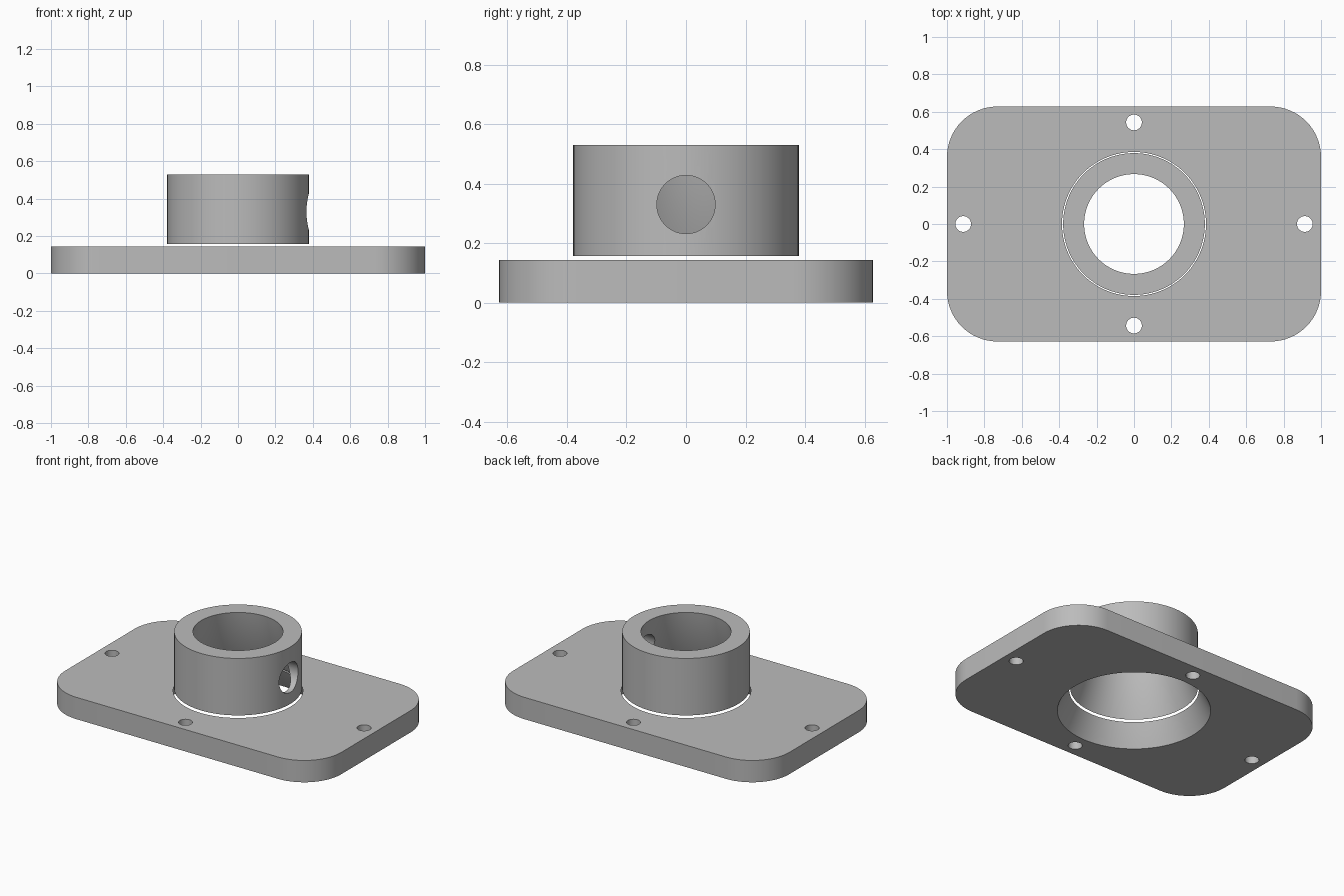
import bpy, bmesh
from math import sin, cos, pi, radians

cube = bpy.data.objects.get("Cube")
if cube:
    bpy.data.objects.remove(cube, do_unlink=True)

PLATE_TOP = 0.143
COLLAR_LOW, COLLAR_TOP, COLLAR_R = 0.157, 0.53, 0.379
SEGMENTS = 96

grey = bpy.data.materials.new("plain grey")
grey.use_nodes = True
grey.diffuse_color = (0.5, 0.5, 0.5, 1)
grey.node_tree.nodes["Principled BSDF"].inputs["Base Color"].default_value = (0.5, 0.5, 0.5, 1)


def bore(z):
    """Radius of the flared bore, wide at the base."""
    return 0.455 - 0.539 * z + 0.347 * z * z


def make_object(name, bm):
    bmesh.ops.recalc_face_normals(bm, faces=bm.faces)
    mesh = bpy.data.meshes.new(name)
    bm.to_mesh(mesh)
    bm.free()
    mesh.materials.append(grey)
    obj = bpy.data.objects.new(name, mesh)
    bpy.context.collection.objects.link(obj)
    return obj


def revolve(name, profile, closed):
    """Spin (radius, height) points about z; cap the ends if the profile is open."""
    bm = bmesh.new()
    rings = [[bm.verts.new((r * cos(2 * pi * i / SEGMENTS), r * sin(2 * pi * i / SEGMENTS), z))
              for i in range(SEGMENTS)] for r, z in profile]
    pairs = list(zip(rings, rings[1:]))
    if closed:
        pairs.append((rings[-1], rings[0]))
    else:
        bm.faces.new(rings[0])
        bm.faces.new(rings[-1])
    for a, b in pairs:
        for i in range(SEGMENTS):
            j = (i + 1) % SEGMENTS
            bm.faces.new((a[i], a[j], b[j], b[i]))
    return make_object(name, bm)


def cylinder(name, radius, depth, location, rotation=(0, 0, 0)):
    bpy.ops.mesh.primitive_cylinder_add(vertices=48, radius=radius, depth=depth,
                                        location=location, rotation=rotation)
    obj = bpy.context.object
    obj.name = name
    obj.data.materials.append(grey)
    return obj


def select_only(obj):
    bpy.ops.object.select_all(action='DESELECT')
    obj.select_set(True)
    bpy.context.view_layer.objects.active = obj


def cut(target, cutter):
    mod = target.modifiers.new("cut", 'BOOLEAN')
    mod.operation = 'DIFFERENCE'
    mod.solver = 'EXACT'
    mod.object = cutter
    select_only(target)
    bpy.ops.object.modifier_apply(modifier=mod.name)
    bpy.data.objects.remove(cutter, do_unlink=True)


# Base plate with rounded corners
half_x, half_y, corner = 1.0, 0.628, 0.27
bm = bmesh.new()
outline = []
for quarter, (sx, sy) in enumerate([(1, 1), (-1, 1), (-1, -1), (1, -1)]):
    for step in range(17):
        a = (quarter + step / 16) * pi / 2
        outline.append(bm.verts.new((sx * (half_x - corner) + corner * cos(a),
                                     sy * (half_y - corner) + corner * sin(a), 0)))
base = bm.faces.new(outline)
top = bmesh.ops.extrude_face_region(bm, geom=[base])
bmesh.ops.translate(bm, vec=(0, 0, PLATE_TOP),
                    verts=[v for v in top["geom"] if isinstance(v, bmesh.types.BMVert)])
plate = make_object("base_plate", bm)

# Flared centre opening and four screw holes
heights = [-0.03 + 0.03 * i for i in range(8)]
cut(plate, revolve("bore_cutter", [(bore(z), z) for z in heights], False))
for x, y in [(0.913, 0), (-0.913, 0), (0, 0.543), (0, -0.543)]:
    cut(plate, cylinder("screw_cutter", 0.042, 0.5, (x, y, 0.1)))

# Collar whose bore flares out to a thin lower rim
steps = 14
inner = [COLLAR_TOP + (COLLAR_LOW - COLLAR_TOP) * i / steps for i in range(steps)]
profile = [(COLLAR_R, COLLAR_LOW), (COLLAR_R, COLLAR_TOP)] + [(bore(z), z) for z in inner]
collar = revolve("collar", profile, True)

# Round hole through the left wall of the collar
cut(collar, cylinder("side_hole_cutter", 0.098, 0.5, (0.4, 0, 0.33), (0, pi / 2, 0)))

for obj in (plate, collar):
    select_only(obj)
    bpy.ops.object.shade_smooth_by_angle(angle=radians(30))
